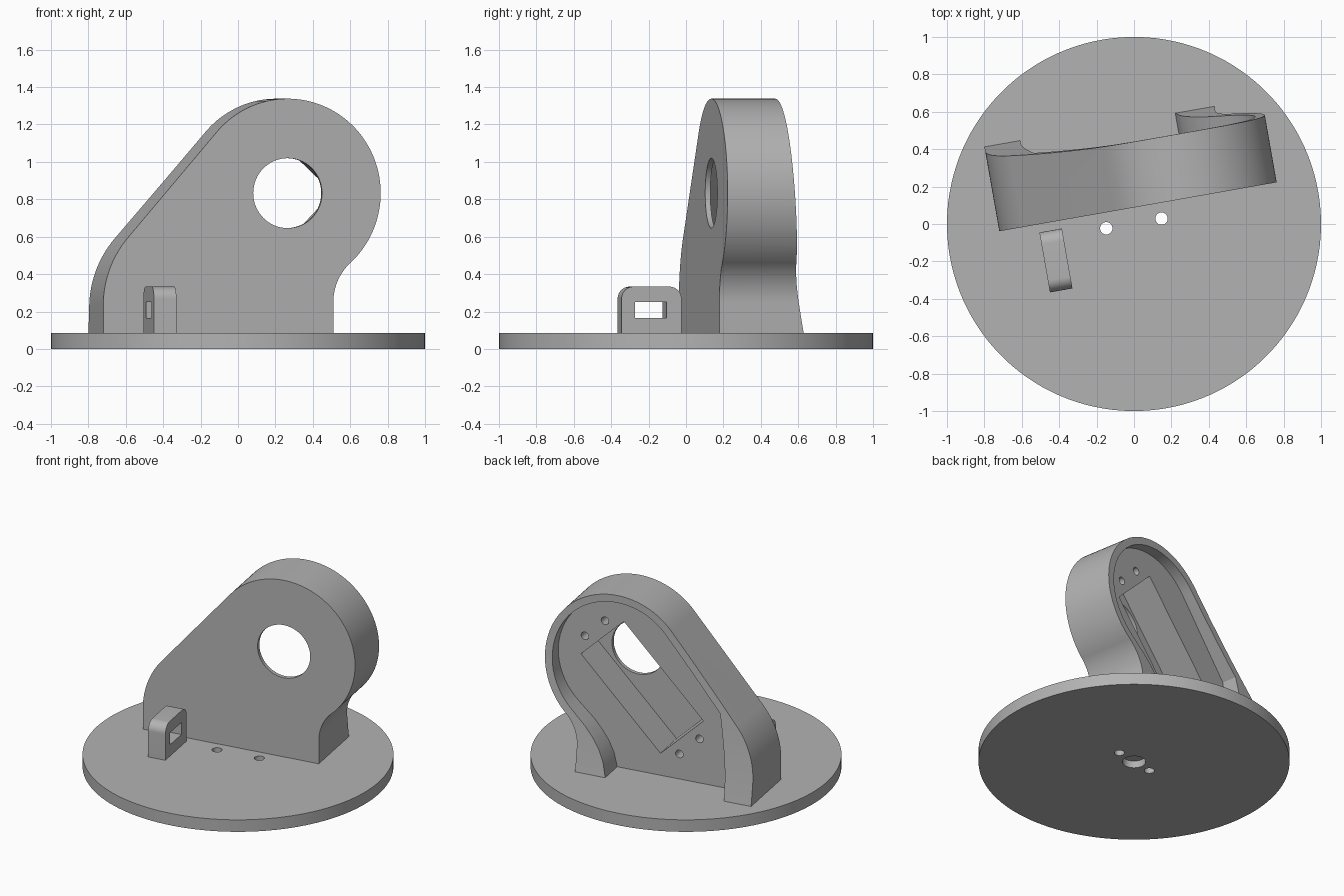
import bpy, bmesh
from math import sin, cos, radians, pi
from mathutils import Matrix

if "Cube" in bpy.data.objects:
    bpy.data.objects.remove(bpy.data.objects["Cube"], do_unlink=True)

TURN = Matrix.Rotation(radians(10), 4, 'Z')   # the upright parts are turned on the disc
BASE_TOP = 0.085
SINK = 0.05                                   # level inside the disc where uprights start

grey = bpy.data.materials.new("plain grey")
grey.use_nodes = True
grey.diffuse_color = (0.45, 0.45, 0.45, 1)
grey.node_tree.nodes["Principled BSDF"].inputs["Base Color"].default_value = (0.45, 0.45, 0.45, 1)


def arc(cx, cy, r, start, end, n=32):
    """Points along an arc, angles in degrees."""
    angles = [radians(start + (end - start) * i / n) for i in range(n + 1)]
    return [(cx + r * cos(a), cy + r * sin(a)) for a in angles]


def circle(cx, cy, r, n=48):
    return arc(cx, cy, r, 0, 360, n)[:-1]


def prism(name, profile, low, high, axis):
    """Extrude a closed profile along the local x, y or z axis."""
    place = {'x': lambda a, b, c: (c, a, b),
             'y': lambda a, b, c: (a, c, b),
             'z': lambda a, b, c: (a, b, c)}[axis]
    bm = bmesh.new()
    ends = [[bm.verts.new(place(a, b, c)) for a, b in profile] for c in (low, high)]
    for end in ends:
        bm.faces.new(end)
    n = len(profile)
    for i in range(n):
        j = (i + 1) % n
        bm.faces.new((ends[0][i], ends[0][j], ends[1][j], ends[1][i]))
    bmesh.ops.recalc_face_normals(bm, faces=bm.faces)
    bm.transform(TURN)
    mesh = bpy.data.meshes.new(name)
    bm.to_mesh(mesh)
    bm.free()
    mesh.materials.append(grey)
    obj = bpy.data.objects.new(name, mesh)
    bpy.context.collection.objects.link(obj)
    return obj


def carve(obj, cutters):
    """Subtract every cutter, then bake the result and drop the cutters."""
    for cutter in cutters:
        cutter.hide_render = True
        mod = obj.modifiers.new("cut", 'BOOLEAN')
        mod.operation = 'DIFFERENCE'
        mod.solver = 'EXACT'
        mod.object = cutter
    graph = bpy.context.evaluated_depsgraph_get()
    graph.update()
    mesh = bpy.data.meshes.new_from_object(obj.evaluated_get(graph))
    obj.modifiers.clear()
    obj.data = mesh
    for cutter in cutters:
        bpy.data.objects.remove(cutter, do_unlink=True)


# Round base with two through holes and a blind hole underneath
base = prism("base_disc", circle(0, 0, 1, 128), 0, BASE_TOP, 'z')
carve(base, [prism("hole", circle(x, 0.003, 0.033, 32), -0.1, 0.2, 'z') for x in (-0.15, 0.15)]
      + [prism("blind_hole", circle(0, 0, 0.075), -0.1, 0.05, 'z')])

# Bracket: rounded head, sloped shoulder, concave throat
HX, HZ = 0.285, 0.833
outer = ([(0.533, SINK)]
         + arc(0.818, 0.25, 0.285, 180, 132.4, 20)
         + arc(HX, HZ, 0.505, -47, 139.5, 72)
         + arc(-0.162, 0.234, 0.554, 139.5, 180, 24)
         + [(-0.716, SINK)])
bracket = prism("servo_bracket", outer, 0.087, 0.65, 'y')

# Open recess at the back, leaving a thin rim that widens into two feet
inner = ([(0.32, 0), (0.32, 0.085), (0.342, 0.18), (0.375, 0.255), (0.425, 0.33),
          (0.485, 0.4), (0.545, 0.455)]
         + arc(HX, HZ, 0.453, -45, 139.5, 72)
         + [(-0.46, 0.66), (-0.477, 0.56), (-0.494, 0.45), (-0.508, 0.35),
            (-0.518, 0.25), (-0.522, 0.15), (-0.522, 0)])
recess = prism("recess", inner, 0.36, 0.9, 'y')

# Curved back that flares towards the feet
levels = [1.36 * i / 32 for i in range(33)]
flare = [(0.433 + 0.112 * ((1.36 - z) / 1.275) ** 2, z) for z in levels]
back = prism("back_curve", [(1, -0.1), (0.58, -0.1)] + flare + [(0.433, 1.6), (1, 1.6)],
             -1.2, 1.2, 'x')

# Slanted motor pocket, shaft opening and four screw holes
PX, PZ, TILT = 0.143, 0.683, radians(46.5)


def on_pocket(along, across):
    return (PX + along * cos(TILT) - across * sin(TILT),
            PZ + along * sin(TILT) + across * cos(TILT))


corners = [on_pocket(a, b) for a, b in ((-0.41, -0.21), (0.41, -0.21), (0.41, 0.21), (-0.41, 0.21))]
pocket = prism("pocket", corners, 0.115, 0.8, 'y')
shaft = prism("shaft_opening", circle(HX, HZ, 0.187, 64), -0.1, 0.3, 'y')
screws = [prism("screw_hole", circle(*on_pocket(a, b), 0.027, 24), 0.16, 0.8, 'y')
          for a in (-0.487, 0.487) for b in (-0.098, 0.098)]
carve(bracket, [back, recess, pocket, shaft] + screws)

# Small cable loop with rounded top corners and a rectangular slot
R = 0.065
loop = ([(-0.282, SINK), (0.043, SINK)]
        + arc(0.043 - R, 0.333 - R, R, 0, 90, 12)
        + arc(-0.282 + R, 0.333 - R, R, 90, 180, 12))
cable_loop = prism("cable_loop", loop, -0.506, -0.384, 'x')
slot = [(-0.208, 0.165), (-0.038, 0.165), (-0.038, 0.25), (-0.208, 0.25)]
carve(cable_loop, [prism("slot", slot, -0.7, -0.2, 'x')])

# Smooth curves, sharp edges
bpy.ops.object.select_all(action='DESELECT')
for obj in (base, bracket, cable_loop):
    obj.select_set(True)
bpy.context.view_layer.objects.active = base
bpy.ops.object.shade_smooth_by_angle(angle=radians(30))
